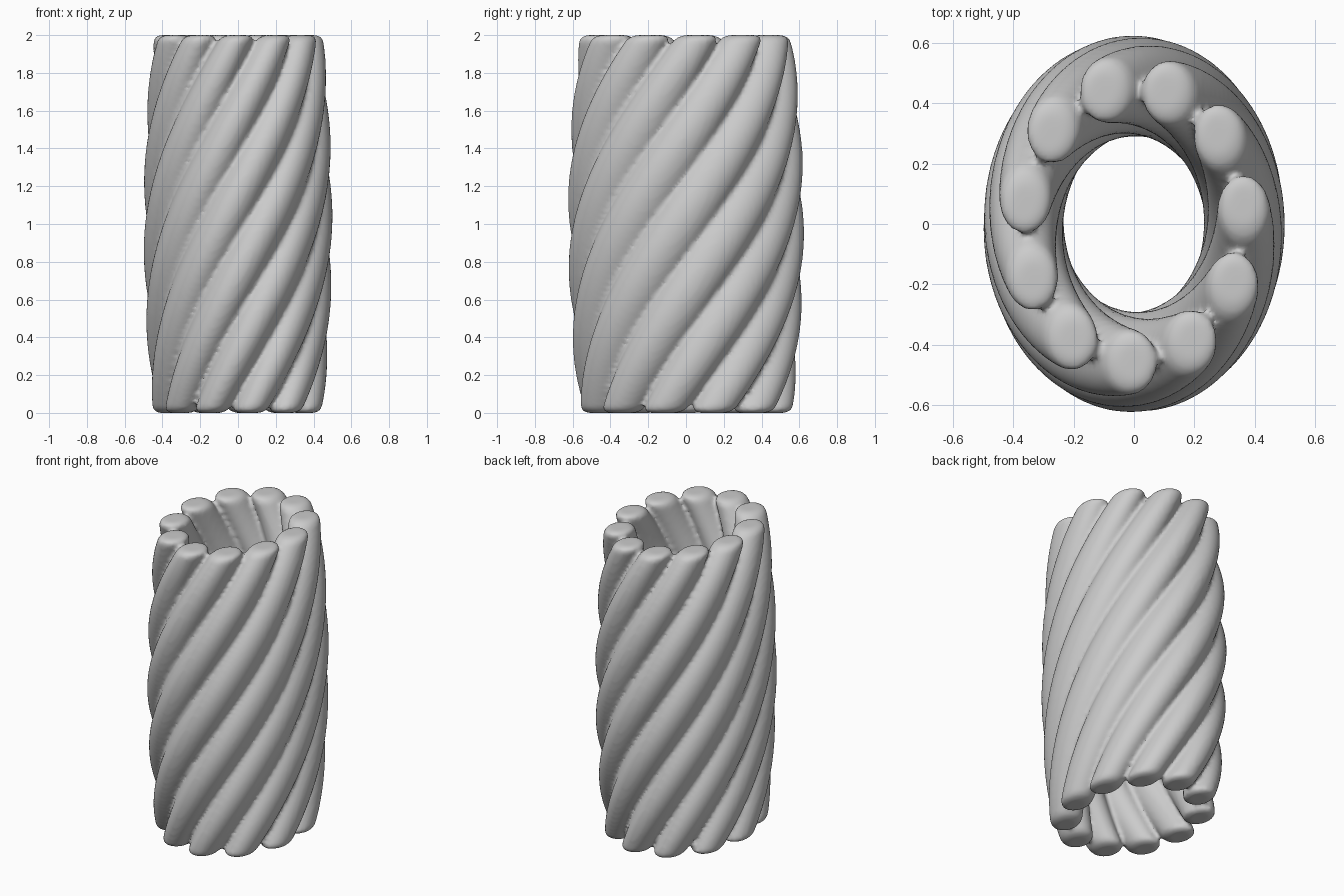
import bpy, bmesh
from math import sin, cos, pi, radians

if "Cube" in bpy.data.objects:
    bpy.data.objects.remove(bpy.data.objects["Cube"])

STRANDS, SIDES, STEPS = 11, 28, 56
RX, YS, H = 0.366, 1.25, 2.0        # ring radius, depth stretch, height
TWIST = radians(154.5)


def levels():
    # (height, section radius): rounded ends, gentle swell in the middle
    def body(z):
        return 0.083 + 0.052 * sin(pi * z / H) ** 0.8
    f = 0.04
    cap = [(f * (1 - cos(a)), body(f) - f * (1 - sin(a)))
           for a in [i * pi / 12 for i in range(6)]]
    mid = [(f + (H - 2 * f) * i / STEPS, body(f + (H - 2 * f) * i / STEPS))
           for i in range(STEPS + 1)]
    return cap + mid + [(H - z, r) for z, r in reversed(cap)]


def add_strand(bm, index):
    rings = []
    top_angle = -pi / 2 + index * 2 * pi / STRANDS
    for z, r in levels():
        a = top_angle - TWIST * (1 - z / H)
        ring = []
        for k in range(SIDES):
            b = 2 * pi * k / SIDES
            u, v = RX + r * cos(b), 1.05 * r * sin(b)   # radial, tangential
            ring.append(bm.verts.new((u * cos(a) - v * sin(a),
                                      (u * sin(a) + v * cos(a)) * YS, z)))
        rings.append(ring)
    for lo, hi in zip(rings, rings[1:]):
        for k in range(SIDES):
            n = (k + 1) % SIDES
            bm.faces.new((lo[k], lo[n], hi[n], hi[k]))
    bm.faces.new(rings[0][::-1])
    bm.faces.new(rings[-1])


# ring of twisted strands, fused into one soft skin
bm = bmesh.new()
for i in range(STRANDS):
    add_strand(bm, i)
me = bpy.data.meshes.new("twisted_strands")
bm.to_mesh(me)
bm.free()
ob = bpy.data.objects.new("twisted_strands", me)
bpy.context.collection.objects.link(ob)

fuse = ob.modifiers.new("fuse", 'REMESH')
fuse.mode = 'VOXEL'
fuse.voxel_size = 0.014
fuse.use_smooth_shade = True
soft = ob.modifiers.new("soften_grooves", 'SMOOTH')
soft.factor = 0.5
soft.iterations = 5
